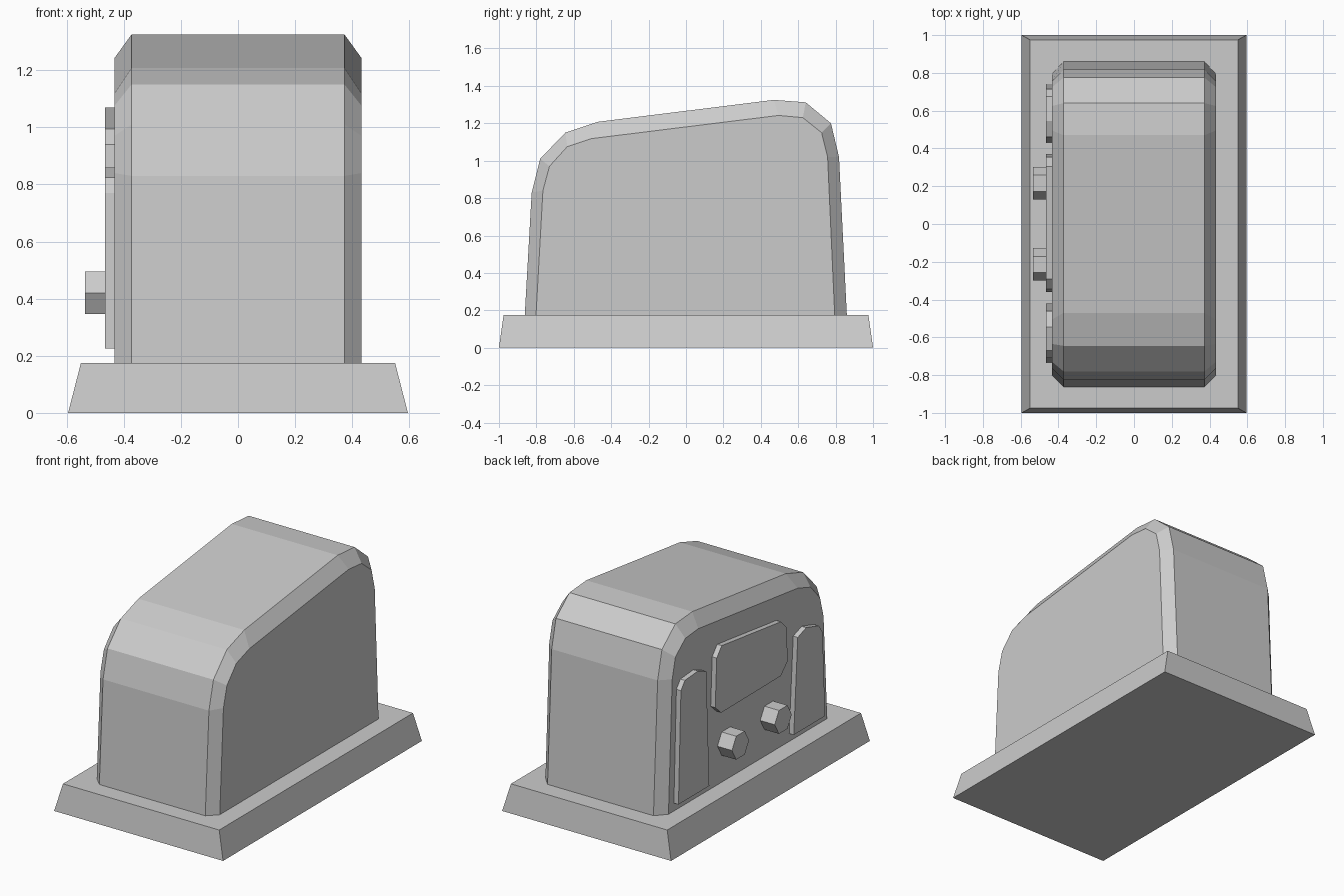
import bpy, bmesh, math

old = bpy.data.objects.get("Cube")
if old:
    bpy.data.objects.remove(old, do_unlink=True)

grey = bpy.data.materials.new("light_grey")
grey.use_nodes = True
colour = (0.6, 0.6, 0.6, 1)
grey.diffuse_color = colour
grey.node_tree.nodes["Principled BSDF"].inputs["Base Color"].default_value = colour


def loft(name, rings):
    """Join matching closed rings with quads and cap both ends."""
    bm = bmesh.new()
    loops = [[bm.verts.new(p) for p in ring] for ring in rings]
    n = len(loops[0])
    for a, b in zip(loops, loops[1:]):
        for i in range(n):
            j = (i + 1) % n
            bm.faces.new((a[i], a[j], b[j], b[i]))
    bm.faces.new(loops[0])
    bm.faces.new(loops[-1])
    bmesh.ops.recalc_face_normals(bm, faces=bm.faces)
    mesh = bpy.data.meshes.new(name)
    bm.to_mesh(mesh)
    bm.free()
    mesh.materials.append(grey)
    obj = bpy.data.objects.new(name, mesh)
    bpy.context.collection.objects.link(obj)
    return obj


def side_ring(x, profile):
    return [(x, y, z) for y, z in profile]


def rectangle(hx, hy, z):
    return [(-hx, -hy, z), (hx, -hy, z), (hx, hy, z), (-hx, hy, z)]


BASE = 0.175
SIDE = 0.433
PANEL = SIDE + 0.032

# Tapered plinth
loft("plinth", [rectangle(0.595, 1, 0), rectangle(0.55, 0.975, BASE)])

# Housing: full profile in the middle, inset profile on the side faces
full = [(-0.862, BASE), (-0.825, 0.83), (-0.78, 1.01), (-0.645, 1.15), (-0.47, 1.208),
        (0.47, 1.325), (0.64, 1.312), (0.775, 1.2), (0.818, 1.02), (0.86, BASE)]
inset = [(-0.802, BASE), (-0.765, 0.84), (-0.73, 0.97), (-0.635, 1.075), (-0.505, 1.118),
         (0.495, 1.242), (0.625, 1.23), (0.725, 1.15), (0.757, 1.02), (0.795, BASE)]
loft("housing", [side_ring(-SIDE, inset), side_ring(-0.373, full),
                 side_ring(0.373, full), side_ring(SIDE, inset)])

# Raised plates on the right side
plates = {
    "screen": [(0.355, 1.01), (0.305, 1.07), (-0.29, 0.995), (-0.345, 0.94),
               (-0.36, 0.72), (-0.29, 0.65), (0.31, 0.645), (0.37, 0.7)],
    "back_panel": [(0.74, 0.225), (0.715, 0.94), (0.675, 0.99), (0.545, 1.0),
                   (0.46, 0.965), (0.43, 0.225)],
    "front_panel": [(-0.735, 0.225), (-0.71, 0.77), (-0.67, 0.825), (-0.545, 0.86),
                    (-0.46, 0.83), (-0.42, 0.225)],
}
for name, outline in plates.items():
    loft(name, [side_ring(-SIDE + 0.002, outline), side_ring(-PANEL, outline)])

# Hexagonal knobs
for name, y in (("back_knob", 0.216), ("front_knob", -0.214)):
    hexagon = [(y + 0.086 * math.cos(k * math.pi / 3), 0.42 + 0.086 * math.sin(k * math.pi / 3))
               for k in range(6)]
    loft(name, [side_ring(-SIDE + 0.002, hexagon), side_ring(-0.535, hexagon)])
